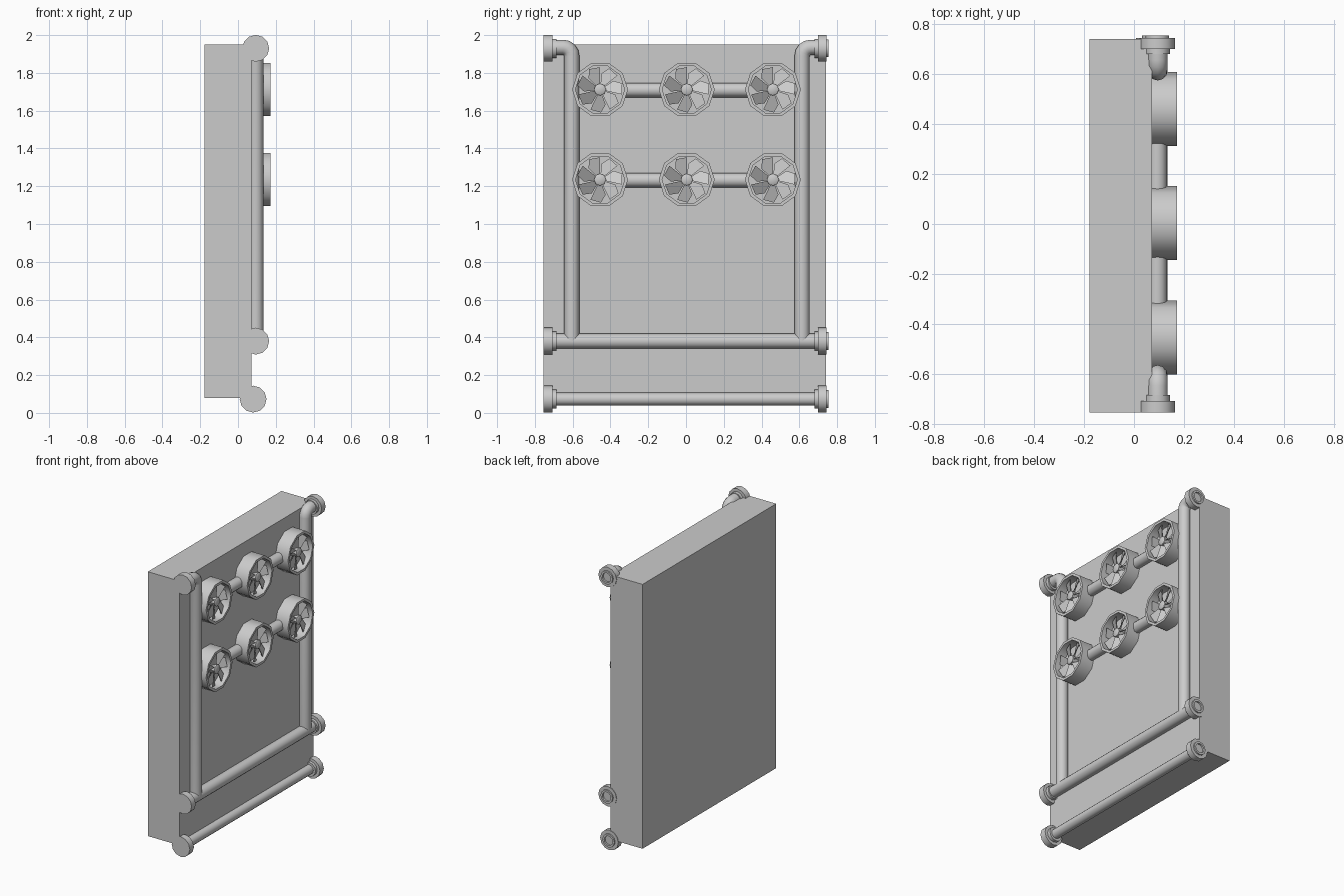
import bpy, math
from mathutils import Vector
from math import sin, cos, pi, radians

if "Cube" in bpy.data.objects:
    bpy.data.objects.remove(bpy.data.objects["Cube"])


def make(name, verts, faces, smooth=None):
    me = bpy.data.meshes.new(name)
    me.from_pydata([tuple(v) for v in verts], [], faces)
    ob = bpy.data.objects.new(name, me)
    bpy.context.collection.objects.link(ob)
    bpy.ops.object.select_all(action='DESELECT')
    ob.select_set(True)
    bpy.context.view_layer.objects.active = ob
    bpy.ops.object.mode_set(mode='EDIT')
    bpy.ops.mesh.select_all(action='SELECT')
    bpy.ops.mesh.normals_make_consistent(inside=False)
    bpy.ops.object.mode_set(mode='OBJECT')
    if smooth:
        bpy.ops.object.shade_smooth_by_angle(angle=radians(smooth))
    return ob


def skin(name, rings, smooth=40):
    """Join equal-sized rings of points into a capped tube."""
    n = len(rings[0])
    verts = [p for r in rings for p in r]
    faces = [(i * n + j, i * n + (j + 1) % n, (i + 1) * n + (j + 1) % n, (i + 1) * n + j)
             for i in range(len(rings) - 1) for j in range(n)]
    faces += [tuple(range(n))[::-1], tuple(range(len(verts) - n, len(verts)))]
    return make(name, verts, faces, smooth)


def lathe(name, centre, axis, profile, n, smooth=40):
    """Profile of (radius, distance) turned about the 'x' or 'y' axis."""
    rings = []
    for r, d in profile:
        ring = []
        for j in range(n):
            a = 2 * pi * j / n
            u, v = r * cos(a), r * sin(a)
            ring.append(Vector(centre) + Vector((d, u, v) if axis == 'x' else (u, d, v)))
        rings.append(ring)
    return skin(name, rings, smooth)


def pipe(name, x, path, r, n=12):
    """Round pipe along (y, z) points in the plane at x."""
    pts = [Vector(p) for p in path]
    rings = []
    for i, p in enumerate(pts):
        t1 = (p - pts[i - 1]).normalized() if i else (pts[1] - p).normalized()
        t2 = (pts[i + 1] - p).normalized() if i < len(pts) - 1 else t1
        t = (t1 + t2).normalized()
        w = r / t.dot(t1)
        side = Vector((-t.y, t.x))
        rings.append([Vector((x + r * cos(a), p.x + side.x * w * sin(a), p.y + side.y * w * sin(a)))
                      for a in (2 * pi * j / n for j in range(n))])
    return skin(name, rings)


# backing slab
bpy.ops.mesh.primitive_cube_add(size=1, location=(-0.053, -0.007, 1.015))
slab = bpy.context.object
slab.name = "backing_slab"
slab.scale = (0.25, 1.494, 1.87)


# pipe end flanges: flush at -y, small raised lip at +y
def flange(name, x, z, side):
    if side < 0:
        prof = [(0.05, -0.685), (0.05, -0.708), (0.071, -0.708), (0.071, -0.754)]
    else:
        prof = [(0.05, 0.68), (0.05, 0.70), (0.071, 0.70), (0.071, 0.744), (0.047, 0.744),
                (0.047, 0.754), (0.033, 0.754), (0.033, 0.742)]
    lathe(name, (x, 0, z), 'y', prof, 12)


# horizontal pipes
for label, x, z, r in (("lower", 0.08, 0.073, 0.034), ("middle", 0.094, 0.38, 0.04)):
    pipe(label + "_pipe", x, [(-0.74, z), (0.735, z)], r)
    for s in (-1, 1):
        flange(label + "_flange", x, z, s)

# upright pipes with an elbow at the top
for s, y in ((-1, -0.605), (1, 0.615)):
    bend, top = 0.045, 1.935
    path = [(y, 0.38)]
    path += [(y + s * bend * (1 - cos(a)), top - bend + bend * sin(a))
             for a in (i * pi / 8 for i in range(5))]
    path.append((s * 0.735, top))
    pipe("upright_pipe", 0.095, path, 0.04)
    flange("top_flange", 0.094, 1.93, s)


# fans: ten-sided housing, hub and pitched blades
def fan(y, z, blades=7):
    c = Vector((0, y, z))
    lathe("fan_housing", c, 'x', [(0.148, 0.068), (0.148, 0.172), (0.13, 0.172),
                                  (0.13, 0.105), (0.01, 0.105)], 10)
    lathe("fan_hub", c, 'x', [(0.032, 0.105), (0.032, 0.155), (0.024, 0.16)], 8)
    verts, faces = [], []
    shape = [(0.025, 0, 0.15), (0.118, 0, 0.155), (0.122, 28, 0.137), (0.085, 46, 0.118),
             (0.025, 46, 0.12)]
    m = len(shape)
    for i in range(blades):
        b = len(verts)
        for dx in (0, -0.006):
            for r, ang, x in shape:
                a = radians(ang + 90) + 2 * pi * i / blades
                verts.append(c + Vector((x + dx, r * cos(a), r * sin(a))))
        faces.append(tuple(range(b, b + m)))
        faces.append(tuple(range(b + 2 * m - 1, b + m - 1, -1)))
        faces += [(b + k, b + m + k, b + m + (k + 1) % m, b + (k + 1) % m) for k in range(m)]
    make("fan_blades", verts, faces)


for z in (1.712, 1.235):
    # the link pipe is split so that it stops inside each housing
    ys = (-0.455, 0.004, 0.46)
    for a, b in zip(ys, ys[1:]):
        pipe("fan_link_pipe", 0.094, [(a + 0.135, z - 0.003), (b - 0.135, z - 0.003)], 0.038)
    for y in ys:
        fan(y, z)
